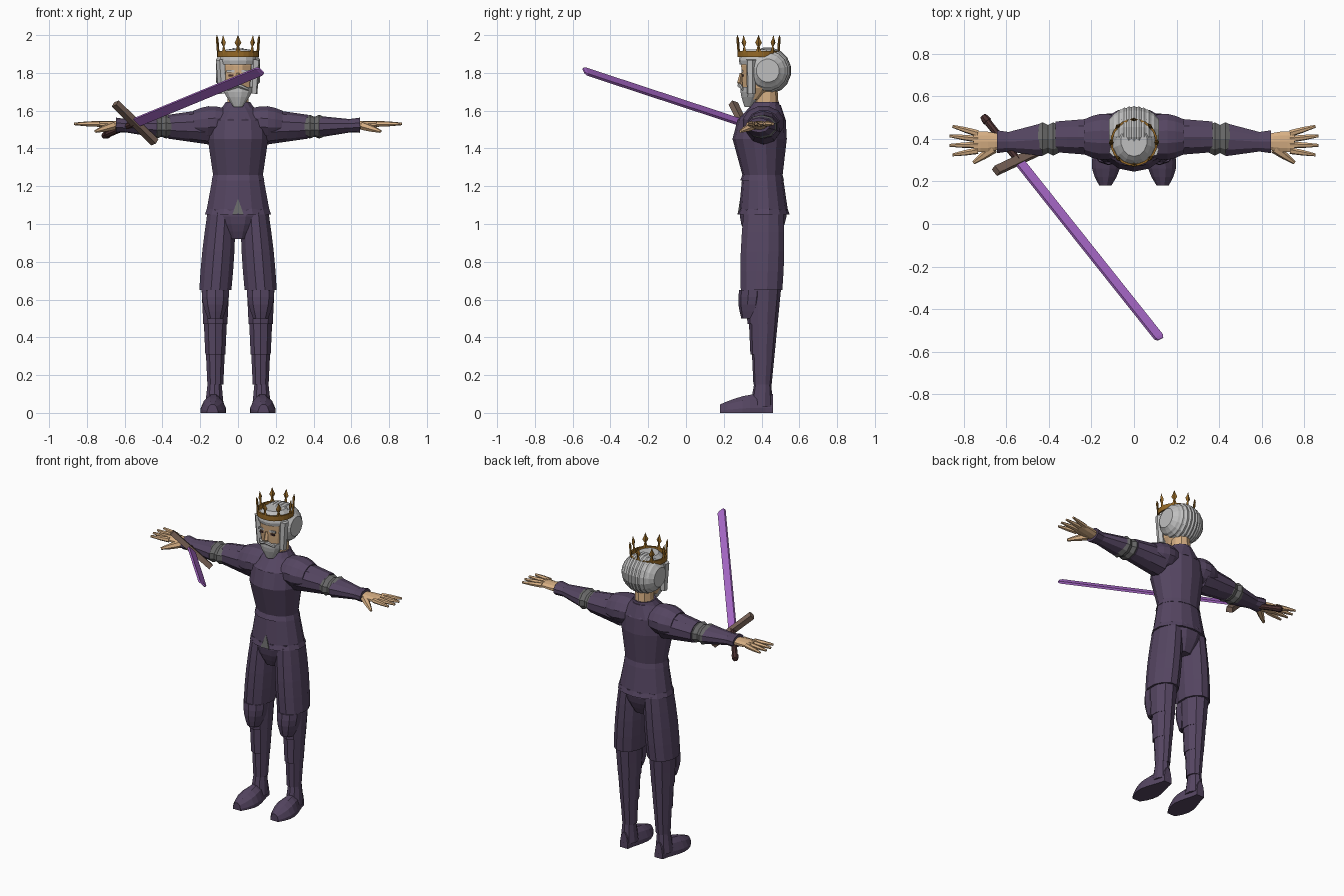
import bpy, bmesh, math
from mathutils import Vector

cube = bpy.data.objects.get("Cube")
if cube:
    bpy.data.objects.remove(cube, do_unlink=True)


def material(name, red, green, blue):
    mat = bpy.data.materials.new(name)
    mat.use_nodes = True
    colour = (red, green, blue, 1)
    mat.diffuse_color = colour
    shader = next(node for node in mat.node_tree.nodes if node.type == 'BSDF_PRINCIPLED')
    shader.inputs["Base Color"].default_value = colour
    return mat


armour = material("purple armour", .09, .06, .12)
violet = material("violet blade", .42, .15, .62)
skin = material("skin", .68, .43, .23)
silver = material("silver hair", .52, .52, .52)
gold = material("old gold", .3, .14, .02)
grey = material("grey cloth", .14, .14, .14)
brown = material("brown guard", .2, .13, .1)
dark = material("dark grip", .07, .03, .03)


def ring(z, w, y, d, x=0):
    """Level cross-section: centre, half width and half depth."""
    return Vector((x, y, z)), Vector((w, 0, 0)), Vector((0, d, 0))


def slice_x(x, d, h, y=.41, z=1.515):
    """Upright cross-section facing x: half depth and half height."""
    return Vector((x, y, z)), Vector((0, d, 0)), Vector((0, 0, h))


def loft(name, mat, rings, sides=12, flat_front=True, floor=False):
    """Skin a closed solid over the cross-sections."""
    bm = bmesh.new()
    turn = .5 if flat_front else 0
    grow = 1 / math.cos(math.pi * turn * 2 / sides)
    loops = []
    for centre, across, up in rings:
        loop = []
        for i in range(sides):
            angle = math.tau * (i + turn) / sides
            point = centre + (across * math.cos(angle) + up * math.sin(angle)) * grow
            if floor:
                point.z = max(point.z, 0)
            loop.append(bm.verts.new(point))
        loops.append(loop)
    for low, high in zip(loops, loops[1:]):
        for i in range(sides):
            bm.faces.new((low[i - 1], low[i], high[i], high[i - 1]))
    bm.faces.new(loops[0])
    bm.faces.new(loops[-1])
    bmesh.ops.recalc_face_normals(bm, faces=bm.faces)
    mesh = bpy.data.meshes.new(name)
    bm.to_mesh(mesh)
    bm.free()
    mesh.materials.append(mat)
    bpy.context.scene.collection.objects.link(bpy.data.objects.new(name, mesh))


def taper(name, mat, start, end, bulge=0, steps=4, sides=12):
    """Blend one cross-section into another, swelling in the middle."""
    rings = []
    for i in range(steps + 1):
        t = i / steps
        swell = 1 + bulge * math.sin(math.pi * t)
        centre, across, up = (a.lerp(b, t) for a, b in zip(start, end))
        rings.append((centre, across * swell, up * swell))
    loft(name, mat, rings, sides)


def tube(name, mat, start, end, thick, thin, bulge=0, sides=6):
    """Tapered round bar between two points."""
    start, end = Vector(start), Vector(end)
    across = (end - start).orthogonal().normalized()
    up = across.cross(end - start).normalized()
    taper(name, mat, (start, across * thick, up * thick), (end, across * thin, up * thin),
          bulge, steps=2, sides=sides)


def box(name, mat, centre, width, depth, height):
    middle = Vector(centre)
    lift = Vector((0, 0, height / 2))
    across, back = Vector((width / 2, 0, 0)), Vector((0, depth / 2, 0))
    loft(name, mat, [(middle - lift, across, back), (middle + lift, across, back)], sides=4)


# Torso armour
hem = ring(z=1.05, w=.175, y=.41, d=.135)
hem_top = ring(z=1.08, w=.165, y=.41, d=.125)
waist = ring(z=1.26, w=.132, y=.405, d=.104)
rim = ring(z=1.23, w=.14, y=.403, d=.113)
chest = ring(z=1.45, w=.16, y=.39, d=.14)
shoulders = ring(z=1.55, w=.155, y=.4, d=.125)
neckline = ring(z=1.63, w=.07, y=.425, d=.075)
loft("skirt", armour, [hem, hem_top, waist], sides=14)
loft("breastplate", armour, [rim, waist, chest, shoulders, neckline], sides=14)
taper("collar", armour, shoulders, ring(z=1.645, w=.065, y=.425, d=.068), bulge=-.1)
loft("skirt_slit", grey, [ring(z=1.05, w=.03, y=.277, d=.004),
                          ring(z=1.13, w=.002, y=.29, d=.004)], sides=4)
taper("pelvis", armour, ring(z=.92, w=.07, y=.405, d=.08), hem_top, bulge=.12)

for s, side in ((1, "left"), (-1, "right")):
    # Leg armour
    hip = ring(z=1.06, w=.074, y=.41, d=.105, x=s * .088)
    cuff = ring(z=.65, w=.085, y=.4, d=.11, x=s * .12)
    taper(side + "_trouser", armour, cuff, hip, bulge=.07)
    taper(side + "_knee_cop", armour, ring(z=.5, w=.04, y=.34, d=.045, x=s * .12),
          ring(z=.65, w=.072, y=.355, d=.07, x=s * .12), bulge=.16, sides=10)
    for i, part in enumerate(("lower", "middle", "upper")):
        z, w, d = .15 + .16 * i, .042 + .011 * i, .046 + .015 * i
        taper(f"{side}_{part}_greave", armour, ring(z, w, .405, d, x=s * .12),
              ring(z + .19, w + .009, .41, d + .013, x=s * .12), sides=10)

    # Boot, swelling towards the toes
    taper(side + "_boot_ankle", armour, ring(z=.03, w=.05, y=.4, d=.058, x=s * .125),
          ring(z=.155, w=.037, y=.406, d=.043, x=s * .124), sides=10)
    sole = []
    for i in range(8):
        t = i / 7
        w = .028 + .04 * math.sin(math.pi * t ** 1.4)
        sole.append((Vector((s * (.125 + .01 * t), .46 - .28 * t, 0)), Vector((w, 0, 0)),
                     Vector((0, 0, .1 - .055 * t + .02 * math.sin(math.pi * t)))))
    loft(side + "_boot", armour, sole, floor=True)

    # Arm armour
    taper(side + "_pauldron", armour, slice_x(s * .08, d=.095, h=.075, z=1.54),
          slice_x(s * .235, d=.082, h=.07, z=1.53), bulge=.22)
    taper(side + "_upper_arm", armour, slice_x(s * .15, d=.09, h=.09),
          slice_x(s * .37, d=.072, h=.06), sides=10)
    for x, part in ((.35, "inner"), (.4, "outer")):
        taper(f"{side}_{part}_elbow_band", grey, slice_x(s * x, d=.063, h=.048, y=.4),
              slice_x(s * (x + .06), d=.063, h=.048, y=.4), bulge=.25, steps=2, sides=10)
    wrist = slice_x(s * .59, d=.046, h=.034, y=.387, z=1.52)
    taper(side + "_forearm", armour, slice_x(s * .43, d=.078, h=.054, y=.397), wrist, sides=10)
    taper(side + "_wrist_cuff", armour, wrist,
          slice_x(s * .645, d=.054, h=.038, y=.387, z=1.523), sides=10)

    # Hand with fanned fingers
    taper(side + "_palm", skin, slice_x(s * .62, d=.034, h=.022, y=.387, z=1.52),
          slice_x(s * .755, d=.048, h=.013, y=.387, z=1.53), bulge=.15, sides=10)
    for i, finger in enumerate(("index", "middle", "ring", "little")):
        reach = .875 - .014 * abs(i - 1.5)
        tube(f"{side}_{finger}_finger", skin, (s * .735, .345 + .027 * i, 1.53),
             (s * reach, .325 + .045 * i, 1.53), thick=.014, thin=.006, bulge=.15)
    tube(side + "_thumb", skin, (s * .66, .355, 1.52), (s * .755, .288, 1.49),
         thick=.02, thin=.007, bulge=.15)

    # Eye, brow, moustache and sideburn
    box(side + "_eye", dark, (s * .038, .3, 1.787), width=.026, depth=.009, height=.01)
    box(side + "_brow", silver, (s * .04, .298, 1.808), width=.042, depth=.009, height=.012)
    tube(side + "_moustache", silver, (0, .284, 1.735), (s * .055, .3, 1.712), thick=.011, thin=.006)
    tube(side + "_sideburn", silver, (s * .08, .345, 1.69), (s * .09, .345, 1.87),
         thick=.02, thin=.024)

# Head, nose and beard
cheeks = ring(z=1.72, w=.078, y=.385, d=.085)
brow = ring(z=1.84, w=.09, y=.4, d=.108)
taper("neck", skin, ring(z=1.58, w=.058, y=.428, d=.062),
      ring(z=1.74, w=.052, y=.425, d=.055), sides=10)
loft("head", skin, [ring(z=1.66, w=.045, y=.355, d=.045), cheeks, brow,
                    ring(z=1.89, w=.08, y=.405, d=.095)])
loft("nose", skin, [ring(z=1.735, w=.014, y=.292, d=.012), ring(z=1.75, w=.016, y=.285, d=.014),
                    ring(z=1.8, w=.008, y=.293, d=.008)], sides=4, flat_front=False)
taper("beard", silver, ring(z=1.62, w=.024, y=.33, d=.02),
      ring(z=1.725, w=.08, y=.347, d=.058), bulge=.16)

# Hair swept back in locks, with grooves running front to back
locks = []
for i in range(-10, 11):
    groove = .96 if i % 2 else 1
    radius = .122 * groove * math.sqrt(1 - (i / 11.5) ** 2)
    locks.append(slice_x(.0117 * i, d=radius, h=radius, y=.433, z=1.812))
loft("swept_hair", silver, locks, sides=16)
taper("hairline", silver, ring(z=1.845, w=.094, y=.375, d=.088),
      ring(z=1.925, w=.06, y=.39, d=.07), bulge=.22, sides=14)

# Crown: open band with eight finials
band_centre = Vector((0, .384, 1.9))
bpy.ops.mesh.primitive_cylinder_add(vertices=24, radius=.106, depth=.032,
                                    end_fill_type='NOTHING', location=band_centre)
band = bpy.context.object
band.name = "crown_band"
band.data.materials.append(gold)
thickness = band.modifiers.new("thickness", 'SOLIDIFY')
thickness.thickness = .01
thickness.offset = 0
for i in range(8):
    angle = math.tau * i / 8
    outward = Vector((math.cos(angle), math.sin(angle), 0))
    along = Vector((-outward.y, outward.x, 0))
    finial = []
    for step, width in enumerate((.028, .011, .006, .018, .008, .001)):
        rise = .02 * step
        lift = Vector((0, 0, rise))
        finial.append((band_centre + lift + outward * (.104 + .08 * rise),
                       along * width, outward * min(width, .007)))
    loft(f"crown_finial_{i}", gold, finial, sides=4, flat_front=False)

# Sword at the right hand
hilt, tip = Vector((-.545, .3, 1.535)), Vector((.115, -.53, 1.808))
aim = (tip - hilt).normalized()
wide = Vector((.2, .1, -.2))
wide = (wide - aim * wide.dot(aim)).normalized()
thin = aim.cross(wide)
loft("sword_blade", violet, [(hilt, wide * .026, thin * .007), (tip, wide * .026, thin * .007),
                             (tip + aim * .015, wide * .018, thin * .004)], sides=4)
loft("sword_guard", brown, [(hilt - wide * .155, aim * .02, thin * .016),
                            (hilt + wide * .155, aim * .02, thin * .016)], sides=4)
butt = hilt - aim * .24
tube("sword_grip", dark, hilt, butt, thick=.016, thin=.016, sides=8)
tube("sword_pommel", dark, butt, butt - aim * .035, thick=.02, thin=.014, bulge=.1, sides=8)
